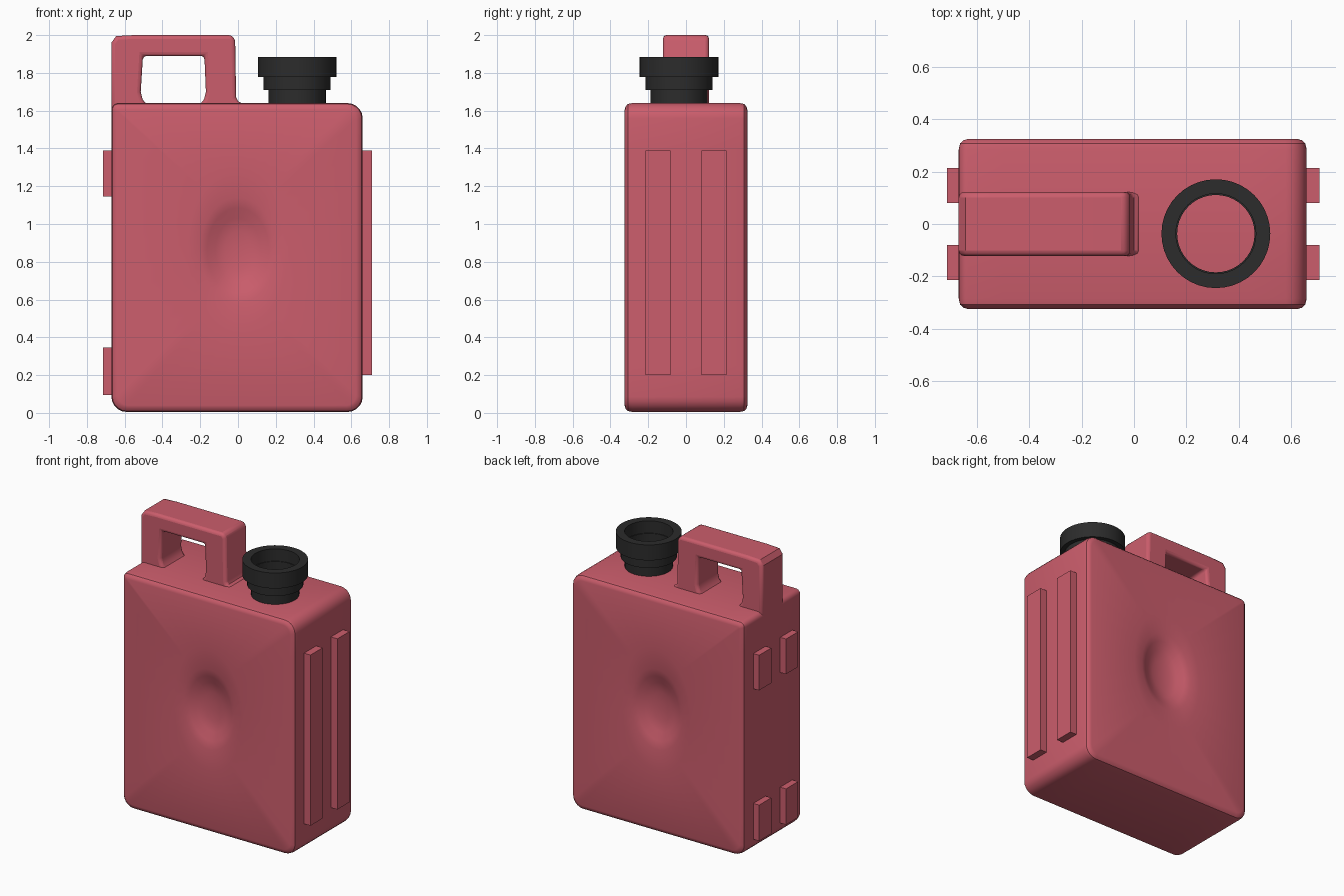
import bpy, bmesh, math
from mathutils import Vector

if "Cube" in bpy.data.objects:
    bpy.data.objects.remove(bpy.data.objects["Cube"])


def material(name, rgb):
    m = bpy.data.materials.new(name)
    m.diffuse_color = (*rgb, 1)
    m.use_nodes = True
    m.node_tree.nodes["Principled BSDF"].inputs["Base Color"].default_value = m.diffuse_color
    return m


RED = material("red_plastic", (0.60, 0.11, 0.15))
BLACK = material("black_rubber", (0.025, 0.025, 0.025))


def finish(name, bm, mat, smooth=None):
    bmesh.ops.recalc_face_normals(bm, faces=bm.faces)
    me = bpy.data.meshes.new(name)
    bm.to_mesh(me)
    bm.free()
    me.materials.append(mat)
    ob = bpy.data.objects.new(name, me)
    bpy.context.collection.objects.link(ob)
    if smooth:
        bpy.ops.object.select_all(action='DESELECT')
        ob.select_set(True)
        bpy.context.view_layer.objects.active = ob
        bpy.ops.object.shade_smooth_by_angle(angle=math.radians(smooth))
    return ob


def skin(bm, loops, closed=False):
    """Bridge equally long rings of points; cap the ends unless closed."""
    rings = [[bm.verts.new(p) for p in loop] for loop in loops]
    n = len(rings[0])
    pairs = list(zip(rings, rings[1:])) + ([(rings[-1], rings[0])] if closed else [])
    for a, b in pairs:
        for i in range(n):
            j = (i + 1) % n
            bm.faces.new((a[i], a[j], b[j], b[i]))
    if not closed:
        bm.faces.new(rings[0])
        bm.faces.new(rings[-1])


def outline(inset):
    """Rounded body outline in x/z; the corner under the handle is tighter."""
    x0, x1, z0, z1 = -0.67 + inset, 0.66 - inset, 0.005 + inset, 1.64 - inset
    corners = [(x1, z0, -1, 1, 0.08, -90), (x1, z1, -1, -1, 0.08, 0),
               (x0, z1, 1, -1, 0.035, 90), (x0, z0, 1, 1, 0.08, 180)]
    arcs = []
    for x, z, sx, sz, r, start in corners:
        r = max(r - inset * 0.8, 0.01)
        c = Vector((x + sx * r, z + sz * r))
        arcs.append([c + r * Vector((math.cos(t), math.sin(t))) for t in
                     (math.radians(start + 90 * k / 5) for k in range(6))])
    pts = []
    for k, arc in enumerate(arcs):
        nxt = arcs[(k + 1) % 4][0]
        pts += arc + [arc[-1].lerp(nxt, i / 9) for i in range(1, 9)]
    return pts


# Body: concentric rings from the front dent, round the edge, to the back dent
CENTRE = Vector((0, 0.86))


def dent_ring(rx, rz):
    pts = []
    for p in outline(0):
        d = p - CENTRE
        a = math.atan2(d.y, d.x)
        pts.append(CENTRE + Vector((rx * math.cos(a), rz * math.sin(a))))
    return pts


half = [(dent_ring(rx, rz), 0.325 - depth) for rx, rz, depth in
        [(0.02, 0.03, 0.062), (0.07, 0.10, 0.058), (0.12, 0.17, 0.045),
         (0.165, 0.225, 0.020), (0.20, 0.28, 0.007), (0.27, 0.42, 0.0)]]
half += [(outline(i), y) for i, y in
         [(0.035, 0.325), (0.018, 0.320), (0.005, 0.308), (0.0, 0.285)]]
loops = [[(p.x, -y, p.y) for p in pts] for pts, y in half]
loops += [[(p.x, y, p.y) for p in pts] for pts, y in reversed(half)]
bm = bmesh.new()
skin(bm, loops)
finish("body", bm, RED, 35)

# Handle: arch profile with flared feet, extruded across y and bevelled
profile = [(-0.67, 1.58), (-0.67, 1.96), (-0.645, 1.995), (-0.55, 2.0), (-0.03, 2.0),
           (-0.015, 1.97), (-0.01, 1.67), (0.0, 1.65), (0.03, 1.635), (0.03, 1.58),
           (-0.20, 1.58), (-0.20, 1.635), (-0.18, 1.66), (-0.17, 1.70), (-0.178, 1.89),
           (-0.503, 1.89), (-0.515, 1.70), (-0.505, 1.66), (-0.485, 1.635), (-0.485, 1.58)]
bm = bmesh.new()
skin(bm, [[(x, y, z) for x, z in profile] for y in (-0.122, 0.122)])
handle = finish("handle", bm, RED)
bev = handle.modifiers.new("soft_edges", 'BEVEL')
bev.width, bev.segments = 0.02, 3
bev.limit_method, bev.angle_limit = 'ANGLE', math.radians(60)
bev.use_clamp_overlap = False
bpy.context.view_layer.objects.active = handle
handle.select_set(True)
bpy.ops.object.shade_smooth_by_angle(angle=math.radians(35))

# Spout: stepped collar with an open bore
section = [(0.148, 1.63), (0.152, 1.63), (0.152, 1.71), (0.178, 1.71),
           (0.178, 1.777), (0.208, 1.777), (0.208, 1.885), (0.153, 1.885), (0.153, 1.80),
           (0.148, 1.80)]
N = 40
bm = bmesh.new()
skin(bm, [[(0.313 + r * math.cos(2 * math.pi * i / N),
            -0.037 + r * math.sin(2 * math.pi * i / N), z) for i in range(N)]
          for r, z in section], closed=True)
finish("spout_collar", bm, BLACK, 30)


# Ribs: two long strips on the right, four short pads on the left
def rib(name, x0, x1, y, z0, z1):
    bm = bmesh.new()
    bmesh.ops.create_cube(bm, size=1)
    for v in bm.verts:
        v.co = ((x0 + x1) / 2 + v.co.x * (x1 - x0), y + v.co.y * 0.134,
                (z0 + z1) / 2 + v.co.z * (z1 - z0))
    finish(name, bm, RED)


for side, y in (("front", -0.148), ("back", 0.148)):
    rib(f"right_rib_{side}", 0.62, 0.71, y, 0.20, 1.39)
    rib(f"left_upper_pad_{side}", -0.715, -0.63, y, 1.145, 1.39)
    rib(f"left_lower_pad_{side}", -0.715, -0.63, y, 0.095, 0.345)
